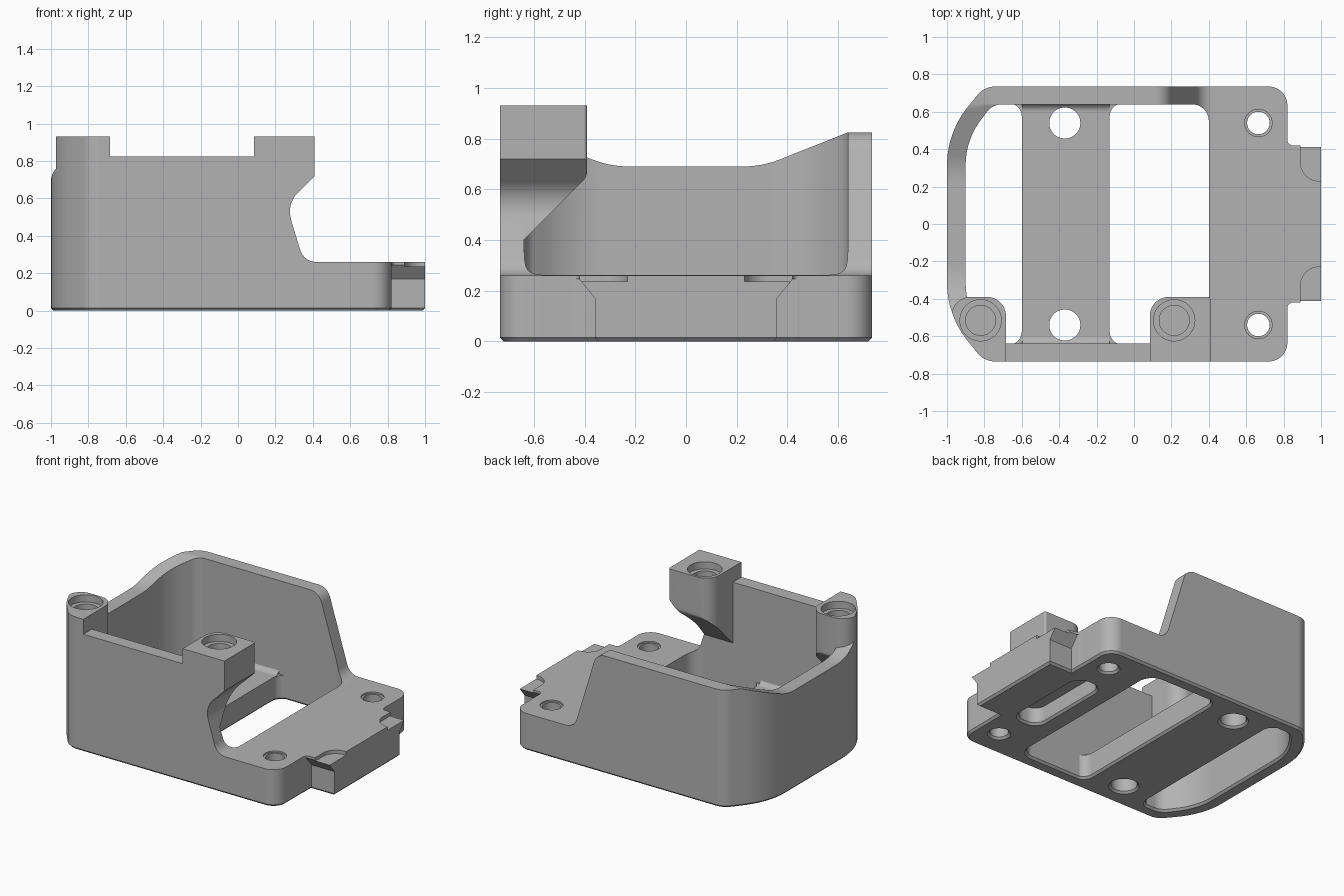
import bpy, bmesh, math
from mathutils import Vector

cube = bpy.data.objects.get("Cube")
if cube:
    bpy.data.objects.remove(cube, do_unlink=True)

grey = bpy.data.materials.new("plain grey")
grey.use_nodes = True
colour = (0.45, 0.45, 0.45, 1)
grey.diffuse_color = colour
grey.node_tree.nodes["Principled BSDF"].inputs["Base Color"].default_value = colour


def rounded(corners, steps=12):
    """Polygon with an arc at each corner given as (a, b, radius)."""
    pts = [Vector((c[0], c[1], 0)) for c in corners]
    out = []
    for i, p in enumerate(pts):
        r = corners[i][2] if len(corners[i]) > 2 else 0
        if not r:
            out.append(p)
            continue
        u = (pts[i - 1] - p).normalized()
        v = (pts[(i + 1) % len(pts)] - p).normalized()
        half = u.angle(v) / 2
        t = r / math.tan(half)
        centre = p + (u + v).normalized() * r / math.sin(half)
        start = (p + u * t - centre).normalized()
        end = (p + v * t - centre).normalized()
        out += [centre + start.slerp(end, k / steps).normalized() * r
                for k in range(steps + 1)]
    return [(p.x, p.y) for p in out]


def prism(name, corners, lo, hi, axis="z"):
    """Extrude a rounded polygon along an axis."""
    place = {"z": lambda a, b, h: (a, b, h),
             "x": lambda a, b, h: (h, a, b),
             "y": lambda a, b, h: (a, h, b)}[axis]
    bm = bmesh.new()
    ring = rounded(corners)
    low = [bm.verts.new(place(a, b, lo)) for a, b in ring]
    high = [bm.verts.new(place(a, b, hi)) for a, b in ring]
    bm.faces.new(low)
    bm.faces.new(high)
    for i in range(len(ring)):
        j = (i + 1) % len(ring)
        bm.faces.new((low[i], low[j], high[j], high[i]))
    bmesh.ops.recalc_face_normals(bm, faces=bm.faces)
    mesh = bpy.data.meshes.new(name)
    bm.to_mesh(mesh)
    bm.free()
    ob = bpy.data.objects.new(name, mesh)
    bpy.context.collection.objects.link(ob)
    return ob


def box(name, x0, x1, y0, y1, z0, z1, r=0):
    return prism(name, [(x0, y0, r), (x1, y0, r), (x1, y1, r), (x0, y1, r)], z0, z1)


def drill(x, y, r, z0, z1):
    return box("drill", x - r, x + r, y - r, y + r, z0, z1, r * 0.99)


helpers = []


def combine(ob, tool, operation="DIFFERENCE"):
    mod = ob.modifiers.new("cut", "BOOLEAN")
    mod.operation, mod.object, mod.solver = operation, tool, "EXACT"
    bpy.context.view_layer.objects.active = ob
    bpy.ops.object.modifier_apply(modifier=mod.name)
    if tool not in helpers:
        tool.hide_render = True
        helpers.append(tool)


def mirrored(half):
    """Close a half profile by mirroring it over its second coordinate."""
    return half + [(c[0], -c[1], *c[2:]) for c in reversed(half)]


# Main block, with the tongue at its right end
housing = prism("bracket_housing", mirrored([
    (1, 0.42, 0.015), (0.82, 0.42, 0.03), (0.82, 0.735, 0.1),
    (-0.8, 0.735, 0.12), (-1, 0.49, 0.5)]), 0, 0.93)

# Screw posts with sloping undersides, kept out of the cuts
posts = []
for x0, x1, r_left, r_right in ((-0.975, -0.685, 0.1, 0.1), (0.085, 0.41, 0.1, 0.015)):
    post = prism("post", [(x0, -1), (x1, -1), (x1, -0.39, r_right), (x0, -0.39, r_left)], 0.2, 1.1)
    slope = prism("post_slope", [(-1.2, 0.4), (-0.64, 0.4), (-0.39, 0.65, 0.06),
                                 (-0.39, 1.3), (-1.2, 1.3)], x0 - 0.1, x1 + 0.1, "x")
    combine(post, slope, "INTERSECT")
    posts.append(post)
under = prism("post_undercut", [(0.6, 0.91), (0.262, 0.572, 0.14), (0.345, 0.25), (0.6, 0.25)],
              -1.2, 0, "y")
combine(posts[1], under)

# Floor bridge with flared ends, kept out of the cavity
bridge = prism("bridge", mirrored([
    (-0.13, 0.645, 0.07), (0.02, 0.645), (0.02, 0.8), (-0.75, 0.8),
    (-0.75, 0.645), (-0.6, 0.645, 0.07)])[::-1], -0.3, 0.17)
bridge_fillet = prism("bridge_fillet", [
    (-0.75, 0.1), (0.75, 0.1), (0.75, 0.22), (0.645, 0.22), (0.645, 0.17, 0.045),
    (-0.645, 0.17, 0.045), (-0.645, 0.22), (-0.75, 0.22)], -0.6, -0.13, "x")

# Cavity
cavity = prism("cavity", mirrored([
    (0.4, 0.64, 0.09), (-0.755, 0.64, 0.1), (-0.9, 0.45, 0.4)]), -0.2, 1.2)
for keep in [bridge, bridge_fillet] + posts:
    combine(cavity, keep)

# Wall tops and raked right end
wall_top = prism("wall_top", [
    (1.3, 0.26), (0.352, 0.26, 0.09), (0.18, 0.825, 0.09), (-1.3, 0.825),
    (-1.3, 1.2), (1.3, 1.2)], -1.3, 1.3, "y")
# Dip in the left wall
dip = prism("dip", [
    (-0.64, 0.825), (-0.3, 0.69, 0.4), (0.3, 0.69, 0.4), (0.64, 0.825),
    (0.64, 1.25), (-0.64, 1.25)], -1.3, -0.3, "x")
for tool in (wall_top, dip):
    for post in posts:
        combine(tool, post)
for tool in (cavity, wall_top, dip):
    combine(housing, tool)

# Tongue: flared flanks and corner recesses
for s in (-1, 1):
    combine(housing, prism("flank", [
        (s * 0.36, -0.1), (s * 0.36, 0.17), (s * 0.421, 0.245), (s * 0.5, 0.245),
        (s * 0.5, -0.1)], 0.822, 1.2, "x"))
    combine(housing, prism("recess", [
        (0.89, s * 0.23, 0.1), (0.89, s * 0.6), (1.2, s * 0.6), (1.2, s * 0.23)], 0.235, 0.5))

# Screw holes and the blind slot underneath
for s in (-1, 1):
    combine(housing, drill(0.665, s * 0.54, 0.06, -0.2, 0.5))
    combine(housing, drill(0.665, s * 0.54, 0.073, 0.25, 0.5))
    combine(housing, drill(-0.37, s * 0.54, 0.083, -0.2, 0.3))
for x in (-0.82, 0.215):
    combine(housing, drill(x, -0.515, 0.08, 0.76, 1.2))
    combine(housing, drill(x, -0.515, 0.11, 0.88, 1.2))
combine(housing, box("slot", 0.54, 0.73, -0.32, 0.32, -0.2, 0.12, 0.08))

# Small chamfer round every edge of the underside
bm = bmesh.new()
bm.from_mesh(housing.data)
bmesh.ops.remove_doubles(bm, verts=bm.verts, dist=0.0005)
bmesh.ops.dissolve_limit(bm, angle_limit=0.005, verts=bm.verts, edges=bm.edges)
rim = [e for e in bm.edges if all(abs(v.co.z) < 0.0005 for v in e.verts)
       and len(e.link_faces) == 2 and e.calc_face_angle() > 1]
bmesh.ops.bevel(bm, geom=rim, offset=0.014, segments=1, affect="EDGES", clamp_overlap=False)
bm.to_mesh(housing.data)
bm.free()

for tool in helpers:
    bpy.data.objects.remove(tool, do_unlink=True)

# Finish
housing.data.materials.clear()
housing.data.materials.append(grey)
for face in housing.data.polygons:
    face.material_index = 0
bpy.ops.object.select_all(action="DESELECT")
housing.select_set(True)
bpy.context.view_layer.objects.active = housing
bpy.ops.object.shade_smooth_by_angle(angle=math.radians(25))
normals = housing.modifiers.new("even_shading", "WEIGHTED_NORMAL")
normals.keep_sharp = True
